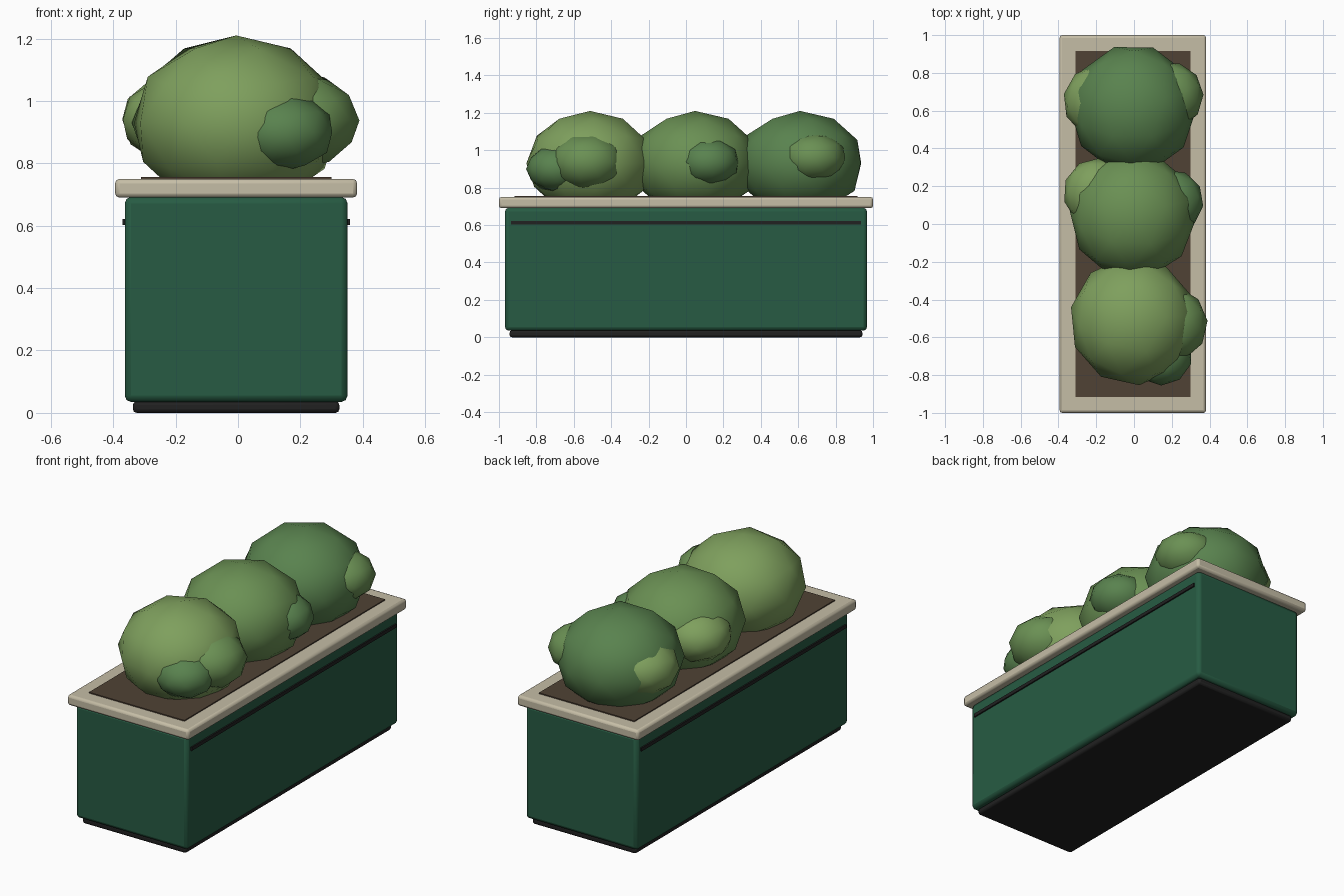
import bpy, math

if "Cube" in bpy.data.objects:
    bpy.data.objects.remove(bpy.data.objects["Cube"])

CX = -0.006  # planter centre line


def material(name, rgb):
    m = bpy.data.materials.new(name)
    m.diffuse_color = (*rgb, 1)
    m.use_nodes = True
    m.node_tree.nodes["Principled BSDF"].inputs["Base Color"].default_value = m.diffuse_color
    return m


GREEN = material("painted_green", (0.02, 0.105, 0.056))
STONE = material("pale_rim", (0.56, 0.51, 0.38))
BLACK = material("dark_trim", (0.015, 0.015, 0.015))
SOIL = material("soil", (0.08, 0.055, 0.035))
LIGHT = material("leaf_light", (0.21, 0.35, 0.11))
MID = material("leaf_mid", (0.145, 0.28, 0.088))
DARK = material("leaf_dark", (0.10, 0.225, 0.077))


def box(name, x, size_x, size_y, z0, z1, mat, bevel=0.0):
    bpy.ops.mesh.primitive_cube_add(size=1, location=(x, 0, (z0 + z1) / 2))
    ob = bpy.context.object
    ob.name = name
    ob.scale = (size_x, size_y, z1 - z0)
    bpy.ops.object.transform_apply(location=False, rotation=False, scale=True)
    ob.data.materials.append(mat)
    if bevel:
        mod = ob.modifiers.new("bevel", 'BEVEL')
        mod.width = bevel
        mod.segments = 2
        bpy.ops.object.shade_smooth_by_angle(angle=math.radians(40))
    return ob


def leaf_ball(name, loc, radii, mat, turn=0.0):
    bpy.ops.mesh.primitive_ico_sphere_add(subdivisions=2, radius=1, rotation=(0, 0, turn))
    ob = bpy.context.object
    bpy.ops.object.transform_apply(location=False, rotation=True, scale=False)
    ob.name = name
    ob.location = loc
    ob.scale = radii
    bpy.ops.object.transform_apply(location=False, rotation=False, scale=True)
    ob.data.materials.append(mat)
    bpy.ops.object.shade_smooth()


# Planter box
box("plinth", CX, 0.662, 1.886, 0.0, 0.037, BLACK, 0.012)
box("planter_body", CX, 0.714, 1.936, 0.035, 0.692, GREEN, 0.02)
box("rim", CX, 0.776, 2.0, 0.69, 0.75, STONE, 0.014)
box("soil_bed", CX, 0.61, 1.834, 0.70, 0.756, SOIL)

# Trim strips on the long sides
for side, label in ((-1, "left"), (1, "right")):
    box(label + "_trim_strip", CX + side * 0.357, 0.016, 1.87, 0.602, 0.622, BLACK)

# Main bushes
for i, (y, mat, turn) in enumerate(((-0.513, LIGHT, 0.1), (0.048, MID, 0.25), (0.61, DARK, 0.3))):
    leaf_ball(f"bush_{i + 1}", (CX, y, 0.93), (0.335, 0.342, 0.28), mat, turn)

# Smaller clumps bulging from the bushes
clumps = (
    ((0.145, -0.69, 0.90), 0.165, 0.125, DARK),
    ((0.19, -0.53, 0.937), 0.20, 0.155, MID),
    ((0.20, 0.12, 0.937), 0.168, 0.13, DARK),
    ((-0.19, 0.165, 0.94), 0.185, 0.14, LIGHT),
    ((0.19, 0.68, 0.96), 0.178, 0.135, MID),
    ((-0.18, 0.65, 0.94), 0.195, 0.15, LIGHT),
)
for i, (loc, r, rz, mat) in enumerate(clumps):
    leaf_ball(f"leaf_clump_{i + 1}", loc, (r, r, rz), mat, 0.4 * i)
